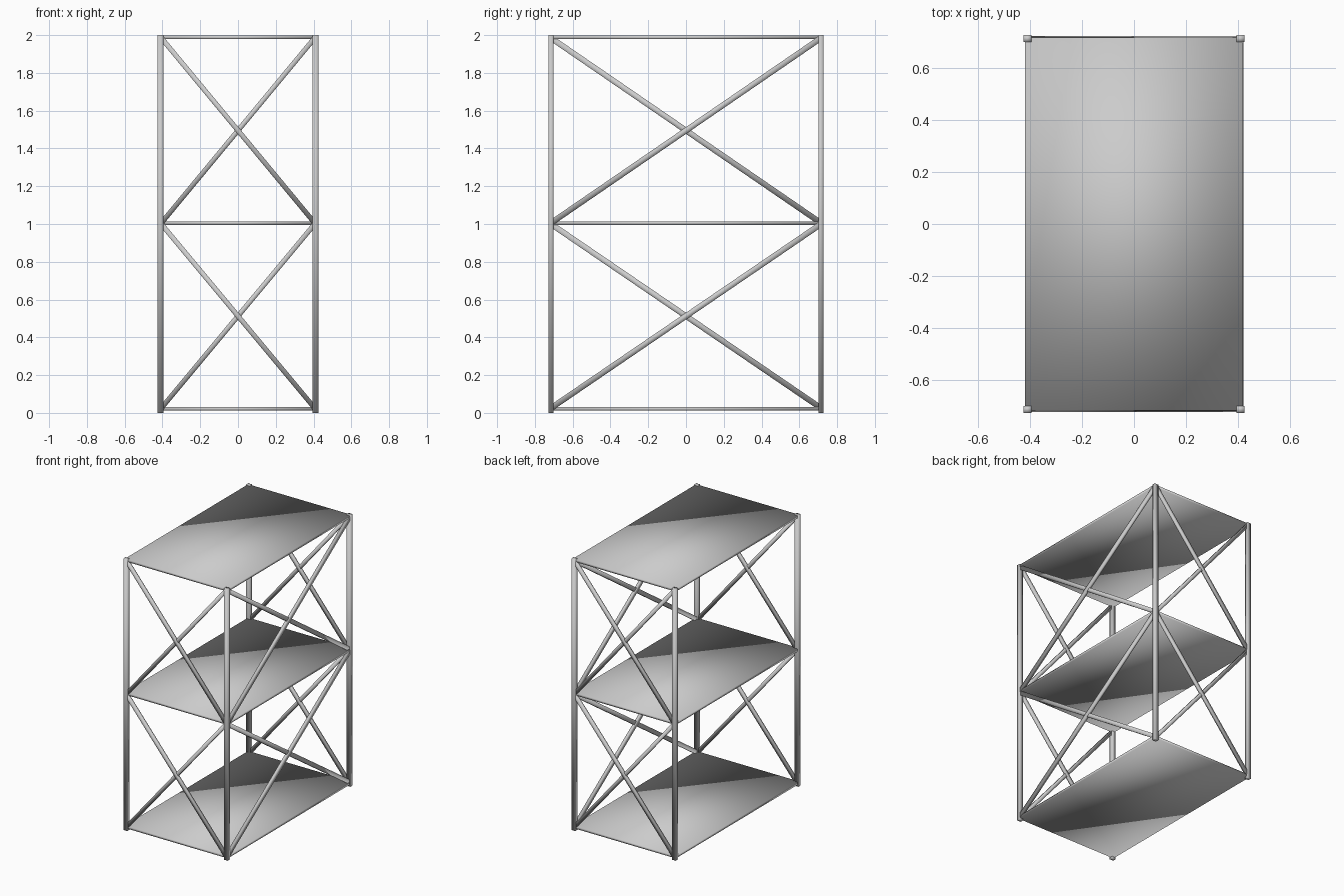
import bpy
from mathutils import Vector, Matrix

if "Cube" in bpy.data.objects:
    bpy.data.objects.remove(bpy.data.objects["Cube"])


def box(name, center, size, rot=None):
    """Smooth-shaded box with its size and rotation stored in the mesh."""
    bpy.ops.mesh.primitive_cube_add(size=1)
    ob = bpy.context.object
    ob.name = name
    m = Matrix.Diagonal(Vector((*size, 1)))
    if rot is not None:
        m = rot.to_4x4() @ m
    ob.data.transform(m)
    ob.location = center
    bpy.ops.object.shade_smooth()
    return ob


def brace(name, a, b, normal, width=0.026, thick=0.018):
    """Flat bar from a to b, lying in the plane with the given normal."""
    a, b, n = Vector(a), Vector(b), Vector(normal)
    d = (b - a).normalized()
    s = n.cross(d)
    rot = Matrix((d, s, n)).transposed()
    return box(name, (a + b) / 2, ((b - a).length, width, thick), rot)


PX, PY = 0.41, 0.714          # post centres

# Corner posts
for sx in (-1, 1):
    for sy in (-1, 1):
        box("corner_post", (sx * PX, sy * PY, 1.0), (0.032, 0.026, 2.0))

# Thin shelves
for level, z in (("bottom", 0.022), ("middle", 1.005), ("top", 1.988)):
    box(level + "_shelf", (0, 0, z), (0.84, 1.438, 0.018))

# Cross braces: front, back and right side, two bays each (left side is open)
for z0, z1 in ((0.03, 0.995), (1.01, 1.98)):
    for s in (-1, 1):
        off = 0.002 * s       # crossing bars pass slightly beside each other
        for side, sy in (("front", -1), ("back", 1)):
            y = sy * PY + off
            brace(side + "_brace", (-s * 0.402, y, z0), (s * 0.402, y, z1), (0, 1, 0))
        x = PX + off
        brace("right_brace", (x, -s * 0.708, z0), (x, s * 0.708, z1), (1, 0, 0), 0.03)
